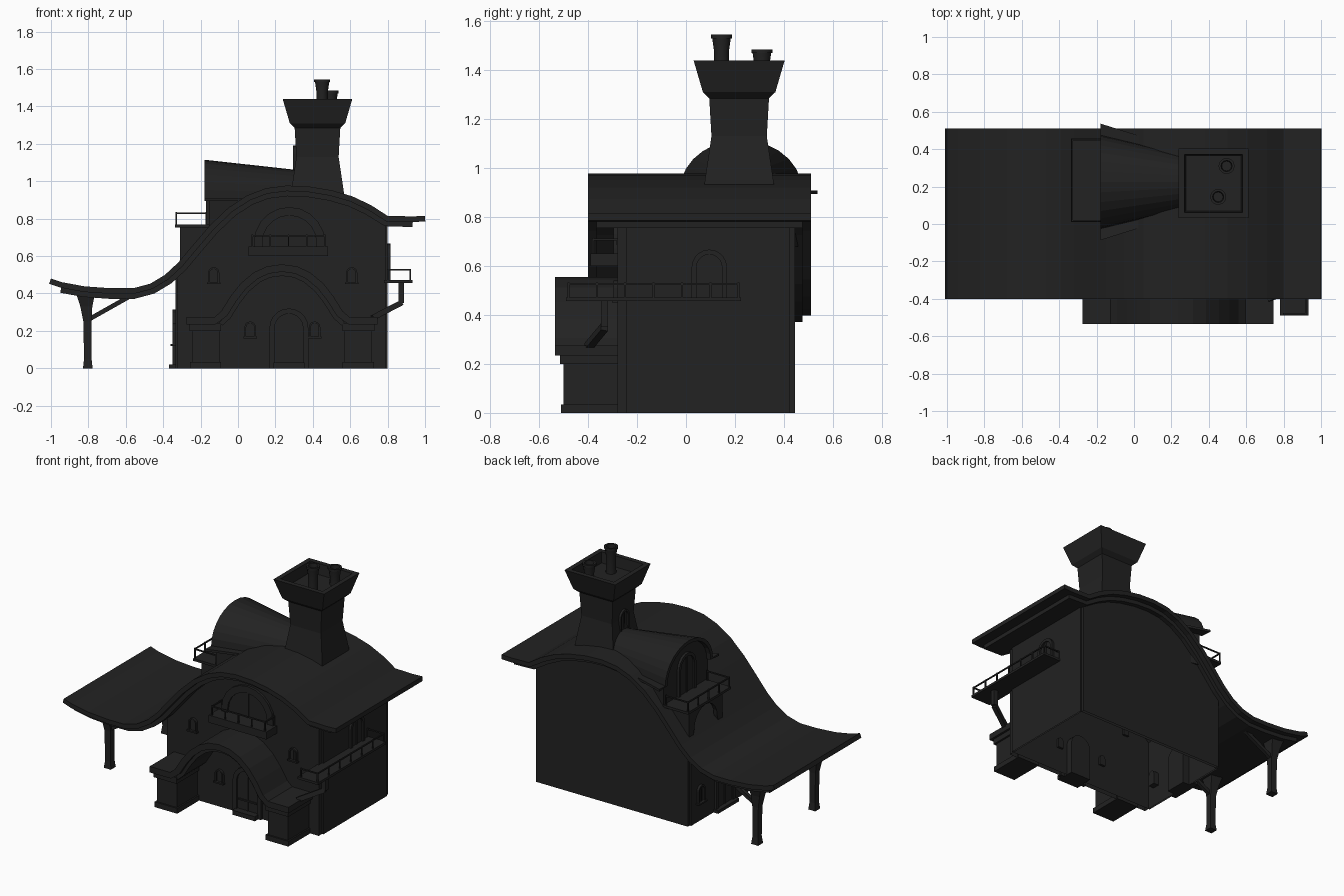
import bpy, bmesh, math
from mathutils import Vector

if "Cube" in bpy.data.objects:
    bpy.data.objects.remove(bpy.data.objects["Cube"], do_unlink=True)

mat = bpy.data.materials.new("charcoal")
mat.use_nodes = True
DARK = (0.016, 0.016, 0.016, 1)
mat.diffuse_color = DARK
mat.node_tree.nodes["Principled BSDF"].inputs["Base Color"].default_value = DARK


def loft(name, rings, cap=True, no_floor=False, smooth=False):
    """Skin closed rings of 3D points, optionally leaving the ground side open."""
    bm = bmesh.new()
    vs = [[bm.verts.new(p) for p in r] for r in rings]
    n = len(rings[0])
    for a, b in zip(vs, vs[1:]):
        for i in range(n):
            j = (i + 1) % n
            bm.faces.new((a[i], a[j], b[j], b[i]))
    if cap:
        bm.faces.new(vs[0])
        bm.faces.new(vs[-1])
    bmesh.ops.recalc_face_normals(bm, faces=bm.faces)
    if no_floor:
        low = [f for f in bm.faces if all(v.co.z < 0.001 for v in f.verts)]
        bmesh.ops.delete(bm, geom=low, context='FACES_ONLY')
    me = bpy.data.meshes.new(name)
    bm.to_mesh(me)
    bm.free()
    me.materials.append(mat)
    ob = bpy.data.objects.new(name, me)
    bpy.context.collection.objects.link(ob)
    if smooth:
        bpy.ops.object.select_all(action='DESELECT')
        ob.select_set(True)
        bpy.context.view_layer.objects.active = ob
        bpy.ops.object.shade_smooth_by_angle(angle=math.radians(40))
    return ob


def prism(name, pts, axis, a, b, **kw):
    put = (lambda p, d: (p[0], d, p[1])) if axis == 'y' else (lambda p, d: (d, p[0], p[1]))
    return loft(name, [[put(p, d) for p in pts] for d in (a, b)], **kw)


def box(name, x0, x1, y0, y1, z0, z1):
    return prism(name, [(x0, z0), (x1, z0), (x1, z1), (x0, z1)], 'y', y0, y1)


def bar(name, p, q, r):
    p, q = Vector(p), Vector(q)
    d = (q - p).normalized()
    u = d.cross(Vector((0, 1, 0) if abs(d.y) < 0.9 else (0, 0, 1))).normalized() * r
    v = d.cross(u)
    return loft(name, [[e + u + v, e - u + v, e - u - v, e + u - v] for e in (p, q)])


def arch(c, z0, hw, top, n=10):
    s = top - hw
    arc = [(c + hw * math.cos(math.pi * i / n), s + hw * math.sin(math.pi * i / n)) for i in range(n + 1)]
    return [(c + hw, z0)] + arc + [(c - hw, z0)]


def opening(name, axis, face, out, c, z0, hw, top, rim, deep=0.05):
    """Arched frame, leaf and centre bar on a wall facing `out` along the axis."""
    ring = arch(c, z0, hw, top) + arch(c, z0, hw - rim, top - rim)[::-1]
    prism(name + "_frame", ring, axis, face - out * 0.01, face + out * 0.016)
    prism(name + "_leaf", arch(c, z0, hw - rim, top - rim), axis, face - out * deep, face + out * 0.005)
    prism(name + "_bar", [(c - .004, z0), (c + .004, z0), (c + .004, top - rim), (c - .004, top - rim)],
          axis, face, face + out * 0.01)


def railing(name, path, z, h, step=0.11):
    for a, b in zip(path, path[1:]):
        a, b = Vector((*a, z)), Vector((*b, z))
        up = Vector((0, 0, h))
        bar(name + "_rail", a + up * 0.9, b + up * 0.9, 0.004)
        n = max(1, round((b - a).length / step))
        for i in range(n + 1):
            p = a.lerp(b, i / n)
            bar(name + "_baluster", p, p + up, 0.004)


def offset(pts, d):
    res = []
    for i, p in enumerate(pts):
        a, b = pts[max(i - 1, 0)], pts[min(i + 1, len(pts) - 1)]
        t = Vector((b[0] - a[0], b[1] - a[1])).normalized()
        res.append((p[0] + t.y * d, p[1] - t.x * d))
    return res


# Sweeping roof in two layers
curve = [(-1, .48), (-.94, .46), (-.82, .438), (-.68, .428), (-.56, .428), (-.47, .452), (-.39, .50),
         (-.32, .565), (-.24, .66), (-.15, .765), (-.05, .86), (.05, .925), (.15, .963), (.26, .977),
         (.38, .972), (.5, .952), (.61, .92), (.71, .873), (.8, .815), (.935, .812), (1, .815)]
prism("roof_upper", curve + offset(curve, .03)[::-1], 'y', -.4, .51)
inner = curve[1:-1]
prism("roof_lower", offset(inner, .028) + offset(inner, .057)[::-1], 'y', -.365, .475)

# House walls, open underneath
under = offset(curve, .05)


def under_z(x):
    for a, b in zip(under, under[1:]):
        if a[0] <= x <= b[0]:
            return a[1] + (b[1] - a[1]) * (x - a[0]) / (b[0] - a[0])


def wall_profile(x0, x1):
    mid = [p for p in under if x0 < p[0] < x1]
    return [(x0, 0), (x0, under_z(x0))] + mid + [(x1, under_z(x1)), (x1, 0)]


prism("end_walls", wall_profile(-.325, .79), 'y', -.28, .445, no_floor=True)
prism("side_walls", wall_profile(-.335, .8), 'y', -.245, .425, no_floor=True)

# Chimney with hollow cap and pots
CX, CY = .425, .217
levels = [(.85, .15), (.95, .14), (1.13, .113), (1.285, .122), (1.31, .148), (1.44, .186),
          (1.44, .155), (1.37, .148)]
square = ((-1, -1), (1, -1), (1, 1), (-1, 1))
loft("chimney", [[(CX + h * i, CY + h * j, z) for i, j in square] for z, h in levels])
opening("chimney_window", 'x', CX - .114, -1, CY, 1.06, .045, 1.19, .012)


def pot(name, x, y, top):
    rows = [(1.37, .032), (top - .07, .03), (top - .015, .038), (top - .015, .043), (top, .043), (top, .03),
            (top - .05, .026)]
    ring = [(math.cos(math.tau * i / 12), math.sin(math.tau * i / 12)) for i in range(12)]
    loft(name, [[(x + r * c, y + r * s, z) for c, s in ring] for z, r in rows], smooth=True)


pot("tall_pot", .45, .145, 1.545)
pot("short_pot", .495, .31, 1.485)

# Dormer: tapered barrel roof with flared eaves over an arched body
DY = .225


def barrel(x, w, top, flare, base, t):
    arc = [(math.cos(math.pi * i / 14), math.sin(math.pi * i / 14)) for i in range(15)]
    out = [(x, DY + w * c, base + (top - base) * s) for c, s in arc]
    ins = [(x, DY + (w - t) * c, base - t * .3 + (top - base - t * .7) * s) for c, s in arc]
    lip = [(x, DY + k * flare, base + .002) for k in (1, -1)]
    tip = [(x, DY + k * flare, base - t * .6) for k in (1, -1)]
    return [lip[0]] + out + [lip[1], tip[1]] + ins[::-1] + [tip[0]]


loft("dormer_roof", [barrel(-.18, .25, 1.115, .312, .907, .022), barrel(.32, .13, 1.06, .155, .907, .022)])


def dormer_ring(x, w, top):
    arc = [(x, DY + w * math.cos(math.pi * i / 12), .9 + (top - .9) * math.sin(math.pi * i / 12)) for i in range(13)]
    return [(x, DY + w, .68)] + arc + [(x, DY - w, .68)]


loft("dormer_body", [dormer_ring(-.155, .235, 1.1), dormer_ring(.32, .115, 1.045)])
opening("dormer_door", 'x', -.155, -1, DY, .765, .09, 1.03, .02)

# Dormer balcony on arched brackets
box("dormer_balcony", -.337, -.15, .01, .457, .752, .768)
railing("dormer_balcony", [(-.17, .018), (-.33, .018), (-.33, .45), (-.17, .45)], .768, .068)
arch_panel = [(.06, .54), (.06, .752), (.41, .752), (.41, .54), (.375, .54)] + arch(DY + .01, .6, .12, .73)[1:-1] + [(.095, .54)]
prism("dormer_bracket_arch", arch_panel, 'x', -.31, -.285)
for y in (.06, .385):
    prism("dormer_bracket_side", [(-.31, .54), (-.31, .752), (-.15, .752), (-.15, .7)], 'y', y, y + .025)

# Front porch: bell-shaped vault on two pillars
PX = .235
half = [(-.51, .275), (-.36, .275), (-.325, .305), (-.275, .385), (-.22, .455), (-.15, .513), (-.08, .545)]
bell = half + [(0, .556)] + [(-x, z) for x, z in half[::-1]]
bell = [(PX + x, z) for x, z in bell]
prism("porch_vault", bell + offset(bell, .04)[::-1], 'y', -.535, -.28)
rib = bell[1:-1]
prism("porch_inner_vault", offset(rib, .038) + offset(rib, .062)[::-1], 'y', -.512, -.28)
for s in (-1, 1):
    def pier(name, a, b, front, z0, z1):
        x0, x1 = sorted((PX + s * a, PX + s * b))
        box(name, x0, x1, front, -.27, z0, z1)
    pier("porch_pillar", .335, .482, -.5, .03, .21)
    pier("porch_pillar_base", .325, .492, -.51, 0, .035)
    pier("porch_pillar_cap", .325, .495, -.515, .2, .24)

# Front door, upper arched window with balcony, small windows
opening("front_door", 'y', -.28, -1, .272, 0, .104, .32, .028, .08)
box("front_step", .19, .355, -.33, -.27, 0, .03)
box("door_rail", .205, .34, -.292, -.28, .09, .1)
opening("upper_window", 'y', -.28, -1, .275, .64, .19, .862, .045)
box("upper_balcony", .057, .482, -.39, -.27, .6, .65)
railing("upper_balcony", [(.075, -.28), (.075, -.38), (.465, -.38), (.465, -.28)], .65, .065, .09)
for x, z in ((-.13, .46), (.608, .46), (.065, .17), (.41, .17)):
    opening("small_window", 'y', -.28, -1, x, z, .03, z + .08, .009)
    box("small_sill", x - .036, x + .036, -.303, -.27, z - .01, z)

# Side balcony with door and bent strut
opening("side_door", 'x', .8, 1, .095, .46, .072, .667, .02)
box("side_balcony", .78, .932, -.49, .225, .456, .472)
railing("side_balcony", [(.8, -.48), (.922, -.48), (.922, .215), (.8, .215)], .472, .06)
strut = [(.873, -.333, .46), (.873, -.333, .35), (.72, -.4, .27)]
for a, b in zip(strut, strut[1:]):
    bar("balcony_strut", a, b, .015)

# Left side door, windows and step
opening("left_door", 'x', -.335, -1, .08, 0, .1, .315, .025, .06)
box("left_step", -.37, -.33, -.03, .19, 0, .02)
for y in (-.17, .33):
    opening("left_window", 'x', -.335, -1, y, .13, .035, .24, .01)
    box("left_sill", -.36, -.33, y - .042, y + .042, .12, .13)

# Canopy posts with flared heads and braces
for y in (-.2, .4):
    rows = [(0, .026, 0), (.05, .02, 0), (.25, .022, -.002), (.33, .032, -.008), (.4, .05, -.012)]
    loft("canopy_post", [[(-.803 + dx + h * i, y + h * j, z) for i, j in square] for z, h, dx in rows])
    bar("canopy_brace", (-.8, y, .26), (-.56, y, .395), .012)
